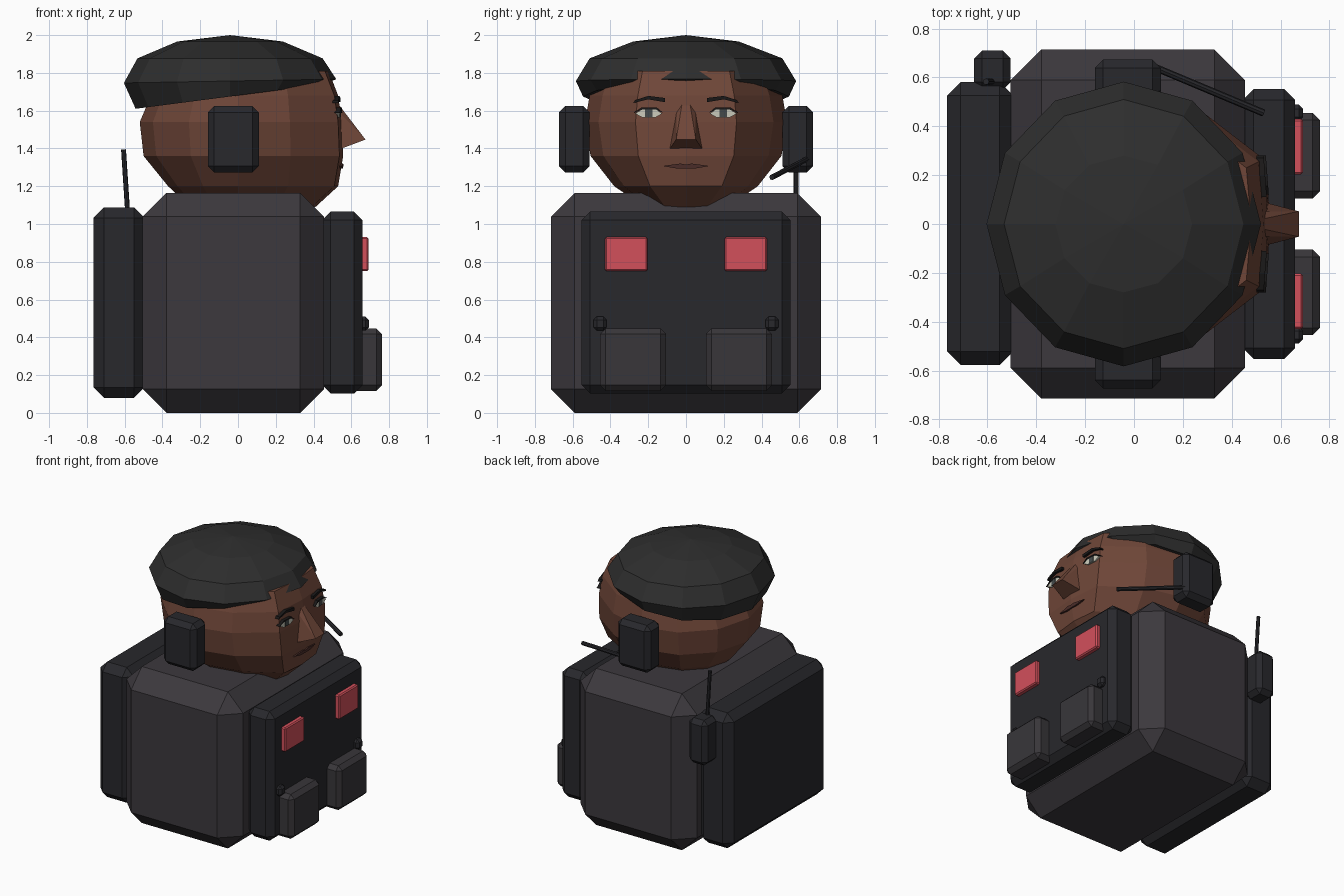
import bpy, bmesh
from math import cos, sin, pi
from mathutils import Vector

if "Cube" in bpy.data.objects:
    bpy.data.objects.remove(bpy.data.objects["Cube"])


def mat(name, r, g, b):
    m = bpy.data.materials.new(name)
    m.diffuse_color = (r, g, b, 1)
    m.use_nodes = True
    m.node_tree.nodes["Principled BSDF"].inputs["Base Color"].default_value = m.diffuse_color
    return m


CLOTH = mat("cloth", 0.045, 0.04, 0.047)
GEAR = mat("gear", 0.021, 0.021, 0.025)
POUCH = mat("pouch_cloth", 0.04, 0.037, 0.042)
HAT = mat("hat_felt", 0.027, 0.027, 0.027)
SKIN = mat("skin", 0.16, 0.062, 0.04)
LIP = mat("lip", 0.07, 0.026, 0.022)
RED = mat("red", 0.65, 0.08, 0.105)
WHITE = mat("eye_white", 0.6, 0.6, 0.5)
IRIS = mat("iris", 0.06, 0.07, 0.07)
DARK = mat("dark_hair", 0.01, 0.009, 0.009)


def finish(name, bm, m):
    bmesh.ops.recalc_face_normals(bm, faces=bm.faces)
    me = bpy.data.meshes.new(name)
    bm.to_mesh(me)
    bm.free()
    me.materials.append(m)
    ob = bpy.data.objects.new(name, me)
    bpy.context.collection.objects.link(ob)
    return ob


def box(name, x, y, z, bevel, m):
    """Chamfered box given by its min/max on each axis."""
    bm = bmesh.new()
    bmesh.ops.create_cube(bm, size=1)
    for v in bm.verts:
        v.co = Vector([(a + b) / 2 + c * (b - a) for (a, b), c in zip((x, y, z), v.co)])
    bmesh.ops.bevel(bm, geom=bm.edges[:], offset=bevel, segments=1, affect='EDGES')
    return finish(name, bm, m)


def rod(name, a, b, r, m):
    a, b = Vector(a), Vector(b)
    bm = bmesh.new()
    bmesh.ops.create_cone(bm, cap_ends=True, segments=8, radius1=r, radius2=r, depth=(b - a).length)
    rot = (b - a).to_track_quat('Z', 'Y')
    for v in bm.verts:
        v.co = rot @ v.co + (a + b) / 2
    return finish(name, bm, m)


def loft(name, rings, m, apex=None):
    """Skin a stack of closed rings; cap the ends, or close the top to a point."""
    bm = bmesh.new()
    vs = [[bm.verts.new(p) for p in ring] for ring in rings]
    n = len(vs[0])
    for lo, hi in zip(vs, vs[1:]):
        for i in range(n):
            j = (i + 1) % n
            bm.faces.new((lo[i], lo[j], hi[j], hi[i]))
    bm.faces.new(vs[0])
    if apex:
        tip = bm.verts.new(apex)
        for i in range(n):
            bm.faces.new((vs[-1][i], vs[-1][(i + 1) % n], tip))
    else:
        bm.faces.new(vs[-1])
    return finish(name, bm, m)


def plate(name, pts, x, m, side=1, depth=0.03):
    """Thin face feature drawn in (y, z), following the slight turn of the face."""
    front = [(x - 0.075 * abs(y), y * side, z) for y, z in pts]
    back = [(px - depth, y, z) for px, y, z in front]
    return loft(name, [back, front], m)


# Torso, backpack and chest rig
box("torso", (-0.505, 0.455), (-0.715, 0.715), (0, 1.165), 0.126, CLOTH)
box("backpack", (-0.765, -0.495), (-0.578, 0.582), (0.08, 1.087), 0.055, GEAR)
box("chest_rig", (0.445, 0.66), (-0.553, 0.553), (0.103, 1.065), 0.045, GEAR)

# Radio on the backpack with its antenna
box("radio", (-0.655, -0.505), (0.55, 0.71), (0.73, 1.065), 0.032, GEAR)
rod("antenna", (-0.583, 0.583, 1.04), (-0.606, 0.583, 1.395), 0.013, GEAR)

# Mirrored chest and headset parts
for s, tag in ((1, "left"), (-1, "right")):
    def span(a, b):
        return tuple(sorted((a * s, b * s)))
    box("red_patch_" + tag, (0.65, 0.692), span(0.203, 0.43), (0.75, 0.93), 0.008, RED)
    box("pouch_" + tag, (0.60, 0.762), span(0.105, 0.455), (0.117, 0.447), 0.03, POUCH)
    box("buckle_" + tag, (0.63, 0.693), span(0.42, 0.49), (0.435, 0.51), 0.018, GEAR)
    box("ear_cup_" + tag, (-0.16, 0.11), span(0.51, 0.673), (1.272, 1.624), 0.034, GEAR)
rod("microphone_boom", (0.06, 0.652, 1.35), (0.53, 0.455, 1.247), 0.015, GEAR)

# Head: twelve-sided rings with a flattened face (z, front, back, half width)
N = 12
rings = []
for z, f, b, w in ((1.09, 0.41, 0.25, 0.22), (1.2, 0.53, 0.37, 0.38), (1.36, 0.557, 0.5, 0.505),
                   (1.54, 0.55, 0.52, 0.535), (1.68, 0.53, 0.46, 0.51), (1.81, 0.48, 0.38, 0.46)):
    ring = []
    for i in range(N):
        c, s = cos(2 * pi * i / N), sin(2 * pi * i / N)
        x = c * (f if c > 0 else b)
        if c > 0.8:
            x = f if i == 0 else f - 0.02
        ring.append((x, w * s, z))
    rings.append(ring)
loft("head", rings, SKIN)

# Soft cap, lower at the back, with a tucked-in rim
rings = []
for z, dz, rx, ry in ((1.675, 0.065, 0.5, 0.545), (1.757, 0.01, 0.562, 0.583),
                      (1.877, 0, 0.49, 0.51), (1.966, 0, 0.28, 0.28)):
    ring = []
    for i in range(N):
        c, s = cos(2 * pi * i / N), sin(2 * pi * i / N)
        ring.append((-0.042 + rx * c, ry * s, z + dz * c))
    rings.append(ring)
loft("cap", rings, HAT, apex=(-0.042, 0, 2))

# Nose wedge
bm = bmesh.new()
for x, y, z in ((0.535, 0.022, 1.63), (0.5, 0.05, 1.63), (0.675, 0.052, 1.447),
                (0.55, 0.085, 1.4), (0.5, 0.085, 1.4)):
    for s in (1, -1):
        bm.verts.new((x, y * s, z))
bmesh.ops.convex_hull(bm, input=bm.verts[:])
finish("nose", bm, SKIN)

# Eyes, lids and brows
for s, tag in ((1, "left"), (-1, "right")):
    plate("eye_" + tag, [(0.125, 1.585), (0.16, 1.565), (0.23, 1.563), (0.27, 1.585),
                         (0.23, 1.608), (0.16, 1.608)], 0.556, WHITE, s)
    plate("iris_" + tag, [(0.178, 1.566), (0.218, 1.566), (0.218, 1.606), (0.178, 1.606)],
          0.559, IRIS, s)
    plate("eyelid_" + tag, [(0.12, 1.588), (0.16, 1.606), (0.23, 1.606), (0.28, 1.588),
                            (0.235, 1.617), (0.155, 1.617)], 0.561, DARK, s)
    plate("brow_" + tag, [(0.11, 1.645), (0.2, 1.66), (0.28, 1.64), (0.27, 1.655),
                          (0.2, 1.678), (0.11, 1.667)], 0.552, DARK, s)

# Mouth
plate("mouth", [(-0.125, 1.307), (-0.05, 1.294), (0.05, 1.294), (0.125, 1.307),
                (0.03, 1.32), (0, 1.314), (-0.03, 1.32)], 0.559, LIP)
